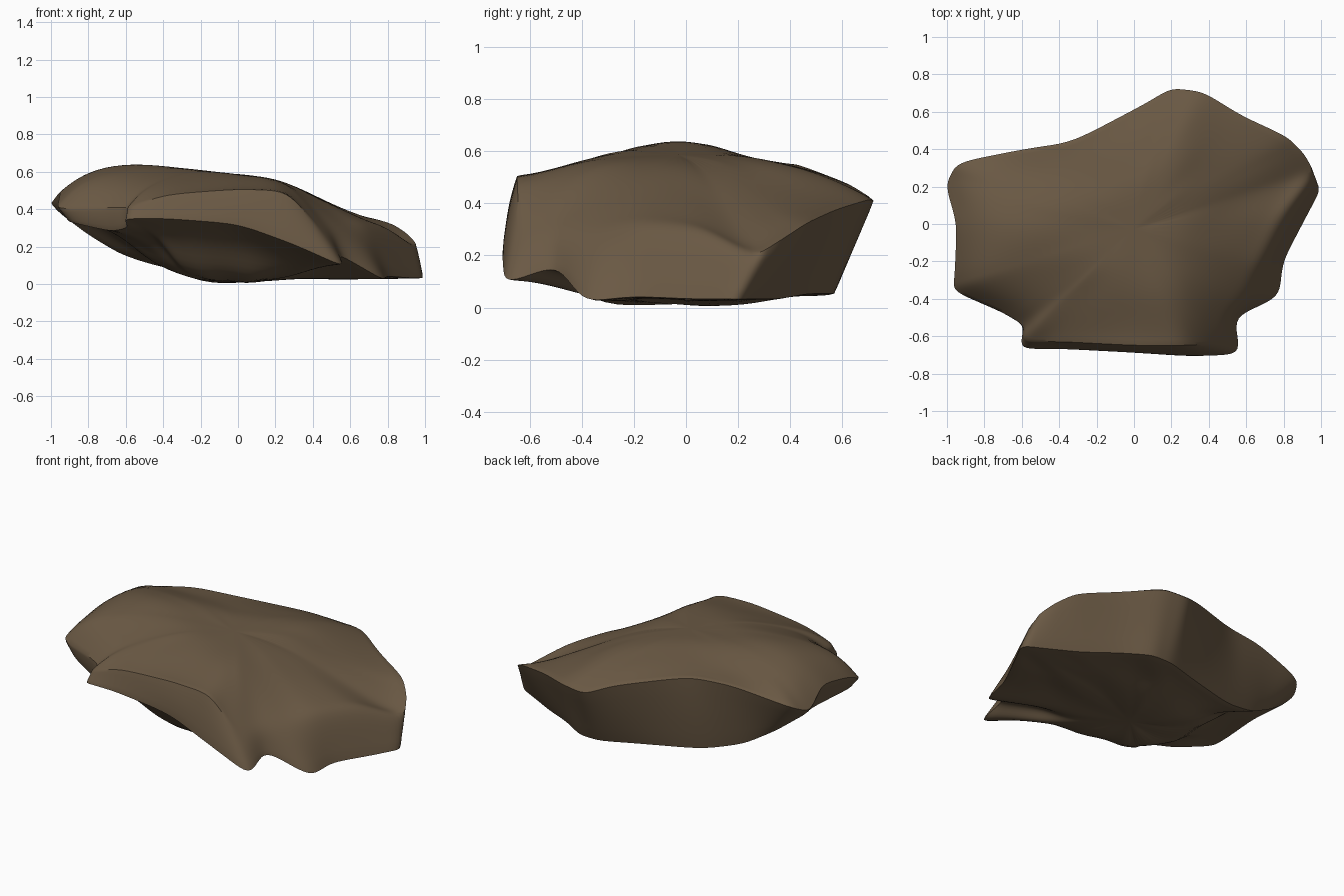
import bpy, bmesh
from mathutils import Vector, noise

cube = bpy.data.objects.get("Cube")
if cube:
    bpy.data.objects.remove(cube, do_unlink=True)

# Upper edge of the rock, counter-clockwise from the front right corner
RIM = [(-.59, -.63, .41), (-.38, -.63, .48), (0, -.65, .51), (.26, -.65, .5),
       (.45, -.64, .28), (.5, -.5, .29), (.61, -.36, .28), (.69, -.2, .32),
       (.81, .05, .31), (.97, .27, .2), (.91, .38, .27), (.82, .47, .33),
       (.58, .58, .38), (.37, .71, .42), (.2, .73, .41), (.05, .64, .47),
       (-.33, .44, .55), (-.6, .4, .55), (-.95, .33, .48), (-1.01, .21, .42),
       (-.95, 0, .5), (-.96, -.25, .45), (-.97, -.36, .4), (-.71, -.47, .41),
       (-.59, -.54, .41)]

# Lower edge of the broken sides, matching the rim point by point
SKIRT = [(-.61, -.67, .35), (-.38, -.67, .35), (0, -.69, .32), (.3, -.71, .21),
         (.57, -.7, .09), (.54, -.5, .16), (.78, -.39, .02), (.8, -.2, .04),
         (.92, .03, .03), (1.01, .2, .03), (.87, .27, .03), (.7, .36, .03),
         (.5, .47, .05), (.34, .57, .05), (.2, .57, .05), (0, .5, .06),
         (-.38, .38, .08), (-.62, .31, .15), (-.8, .25, .26), (-.93, .18, .36),
         (-.89, 0, .34), (-.91, -.25, .34), (-.9, -.37, .33), (-.68, -.46, .28),
         (-.59, -.54, .3)]

# Height limits of the top along x and along y, and the belly along x
CREST = [(-1, .54), (-.9, .61), (-.78, .64), (-.6, .66), (-.3, .62), (.25, .56),
         (.42, .48), (.7, .38), (1, .2)]
SPINE = [(-.7, .52), (-.55, .53), (-.35, .58), (-.2, .62), (-.05, .65),
         (.1, .63), (.25, .575), (.45, .55), (.75, .5)]
BELLY = [(-1, .42), (-.8, .27), (-.6, .13), (-.35, .05), (-.15, 0), (.05, 0),
         (.2, .03), (1, .03)]
# How far the recess under the overhang keeps the height of the skirt
RECESS = [(0, 0), (.5, .06), (.66, .55), (.85, .87), (1, 1)]
CENTRE = Vector((0, -.03))


def profile(points, x):
    """Straight-line interpolation along a profile."""
    for (xa, za), (xb, zb) in zip(points, points[1:]):
        if x <= xb:
            return za + (zb - za) * (x - xa) / (xb - xa)
    return points[-1][1]


def densify(loop):
    """Add a midpoint to every side, so the corners survive the rounding."""
    result = []
    for a, b in zip(loop, loop[1:] + loop[:1]):
        result += [Vector(a), Vector(a).lerp(Vector(b), .5)]
    return result


def inner_ring(edge, height_at, scale, weight_at, rough):
    """Shrink an edge loop and blend its heights towards a surface."""
    ring = []
    for p in edge:
        flat = CENTRE.lerp(p.xy, scale)
        height = height_at(flat)
        height += (p.z - height) * weight_at(p, scale)
        height += rough * noise.noise(flat.to_3d() * 6)
        ring.append((flat.x, flat.y, height))
    return ring


def middle_ring(upper, lower):
    """Slightly uneven band halfway down the broken sides."""
    ring = []
    for a, b in zip(upper, lower):
        p = a.lerp(b, .5)
        out = Vector((p.x, p.y, 0)).normalized()
        ring.append(p + out * (.005 + .015 * noise.noise(p * 4)))
    return ring


def top_height(p):
    return min(profile(CREST, p.x), profile(SPINE, p.y))


def top_weight(p, scale):
    """The top is fuller towards the right and slopes gently on the left."""
    return scale ** (6 - 3 * p.x)


def belly_height(p):
    return profile(BELLY, p.x)


def belly_weight(p, scale):
    return profile(RECESS, scale)


# Loops from the middle of the top, over the sides, to the middle of the belly
rim, skirt = densify(RIM), densify(SKIRT)
loops = [inner_ring(rim, top_height, s, top_weight, .006)
         for s in (.15, .35, .55, .75, .9)]
rim_row = len(loops)
loops += [rim, middle_ring(rim, skirt), skirt]
skirt_row = len(loops) - 1
loops += [inner_ring(skirt, belly_height, s, belly_weight, .025)
          for s in (.85, .66, .5)]
loops.append(inner_ring(skirt, belly_height, .2, belly_weight, 0))

bm = bmesh.new()
crease = bm.edges.layers.float.new("crease_edge")
rings = [[bm.verts.new(p) for p in loop] for loop in loops]
count = len(rim)
for upper, lower in zip(rings, rings[1:]):
    for i in range(count):
        j = (i + 1) % count
        bm.faces.new((upper[i], lower[i], lower[j], upper[j]))
bm.faces.new(rings[0])
bm.faces.new(reversed(rings[-1]))

# Keep the broken edges crisp, but let the top roll over the left front side
rolled = range(8, 18)
for row, sharpness in ((rim_row, .7), (skirt_row, .8)):
    for i in range(count):
        if row == rim_row and i in rolled:
            continue
        edge = bm.edges.get((rings[row][i], rings[row][(i + 1) % count]))
        edge[crease] = sharpness
bmesh.ops.recalc_face_normals(bm, faces=bm.faces)

mesh = bpy.data.meshes.new("rock")
bm.to_mesh(mesh)
bm.free()
rock = bpy.data.objects.new("rock", mesh)
bpy.context.collection.objects.link(rock)

# Brown stone
stone = bpy.data.materials.new("brown stone")
stone.use_nodes = True
colour = (.145, .1, .058, 1)
stone.diffuse_color = colour
shader = next(n for n in stone.node_tree.nodes if n.type == "BSDF_PRINCIPLED")
shader.inputs["Base Color"].default_value = colour
shader.inputs["Roughness"].default_value = .9
mesh.materials.append(stone)

# Round the surface, then shade it smooth except along the broken edges
subdivision = rock.modifiers.new("rounding", "SUBSURF")
subdivision.levels = subdivision.render_levels = 2
bpy.context.view_layer.objects.active = rock
rock.select_set(True)
bpy.ops.object.modifier_apply(modifier=subdivision.name)
bpy.ops.object.shade_smooth_by_angle(angle=.6)
